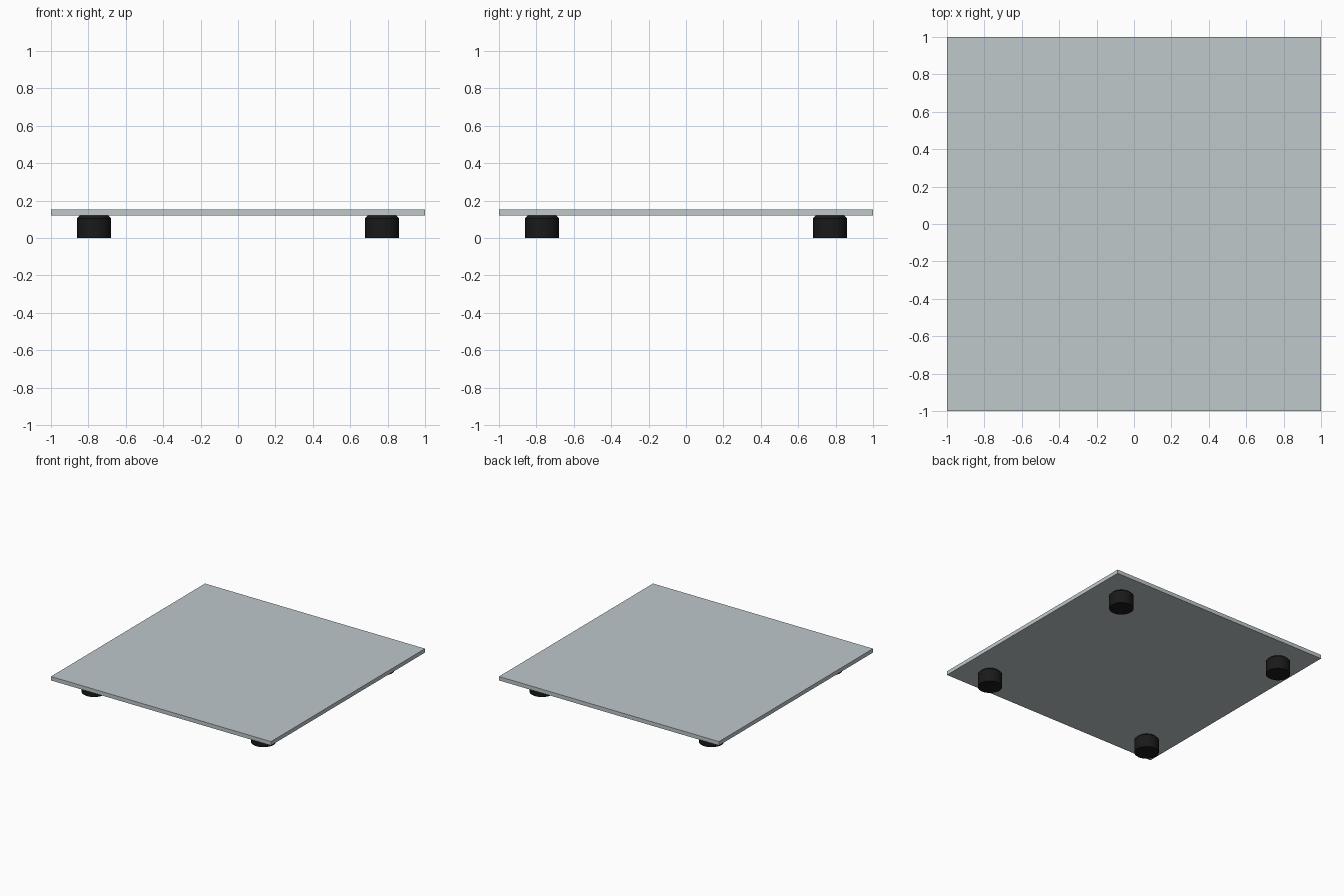
import bpy, bmesh, math

if "Cube" in bpy.data.objects:
    bpy.data.objects.remove(bpy.data.objects["Cube"])


def material(name, color):
    mat = bpy.data.materials.new(name)
    mat.diffuse_color = color
    mat.use_nodes = True
    mat.node_tree.nodes["Principled BSDF"].inputs["Base Color"].default_value = mat.diffuse_color
    return mat


def add_object(name, bm, mat):
    bmesh.ops.recalc_face_normals(bm, faces=bm.faces)
    mesh = bpy.data.meshes.new(name)
    bm.to_mesh(mesh)
    bm.free()
    mesh.materials.append(mat)
    obj = bpy.data.objects.new(name, mesh)
    bpy.context.collection.objects.link(obj)
    return obj


PLATE_BOTTOM, PLATE_TOP = 0.12, 0.152
FOOT_POS, FOOT_RADIUS, CHAMFER = 0.77, 0.092, 0.015

glass = material("glass", (0.52, 0.58, 0.60, 1))
rubber = material("rubber", (0.01, 0.01, 0.01, 1))

# Square top plate
bm = bmesh.new()
bmesh.ops.create_cube(bm, size=1)
for v in bm.verts:
    v.co.x *= 2
    v.co.y *= 2
    v.co.z = PLATE_TOP if v.co.z > 0 else PLATE_BOTTOM
add_object("top_plate", bm, glass)

# Four round feet with a chamfered upper rim
for side, sx in (("left", -1), ("right", 1)):
    for end, sy in (("front", -1), ("back", 1)):
        bm = bmesh.new()
        bmesh.ops.create_cone(bm, cap_ends=True, segments=32, radius1=FOOT_RADIUS,
                              radius2=FOOT_RADIUS, depth=PLATE_BOTTOM)
        rim = [e for e in bm.edges if all(v.co.z > 0 for v in e.verts)]
        bmesh.ops.bevel(bm, geom=rim, offset=CHAMFER, segments=1, affect='EDGES')
        bmesh.ops.translate(bm, verts=bm.verts,
                            vec=(sx * FOOT_POS, sy * FOOT_POS, PLATE_BOTTOM / 2))
        foot = add_object(f"{end}_{side}_foot", bm, rubber)
        bpy.context.view_layer.objects.active = foot
        foot.select_set(True)
        bpy.ops.object.shade_smooth_by_angle(angle=math.radians(30))
        foot.select_set(False)
